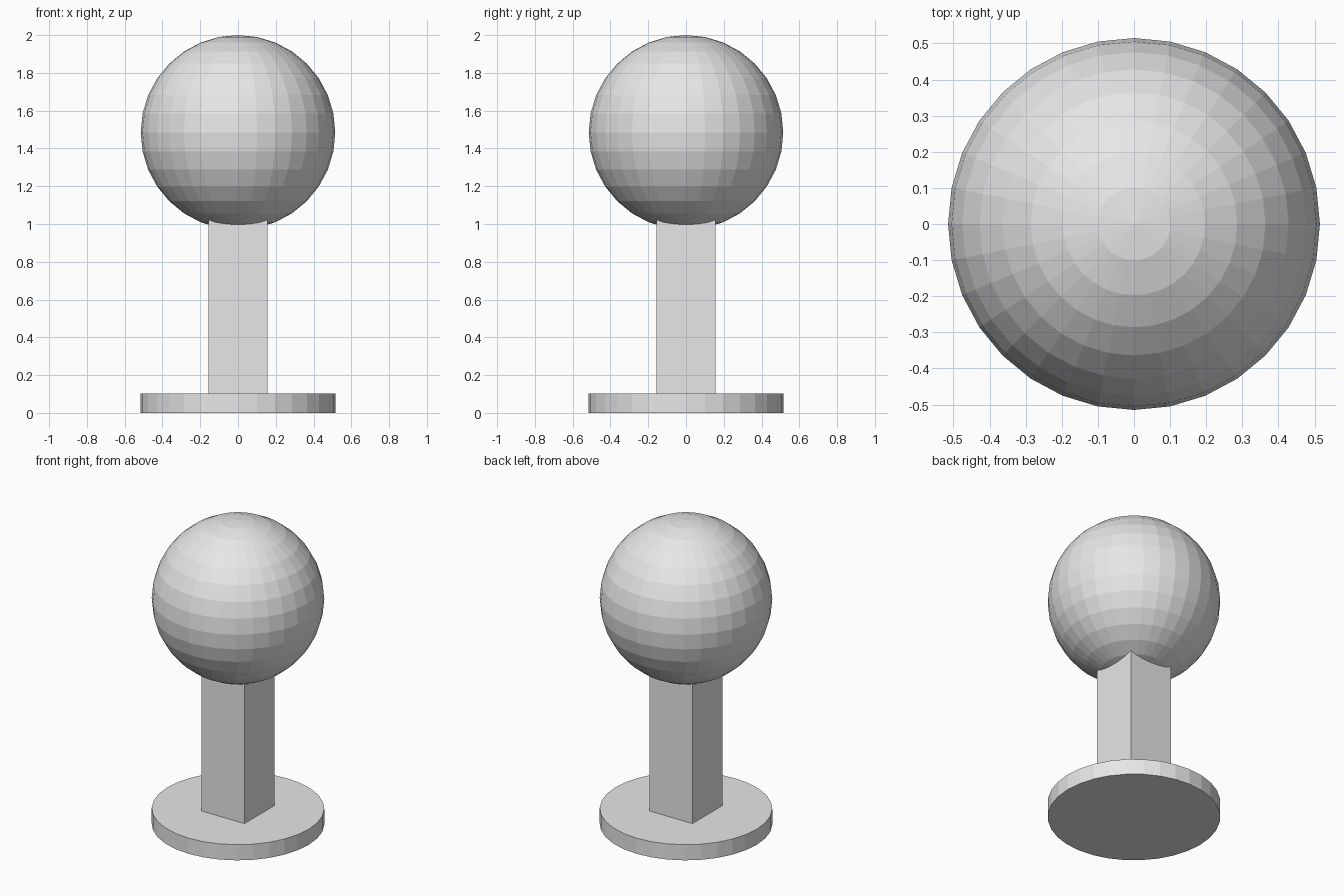
import bpy

default_cube = bpy.data.objects.get("Cube")
if default_cube:
    bpy.data.objects.remove(default_cube, do_unlink=True)

RADIUS = 0.515      # shared by the ball and the base disc
BASE_HEIGHT = 0.103
POST_WIDTH = 0.312
POST_TOP = 1.05     # ends inside the ball

# Single plain grey
grey = bpy.data.materials.new("light_grey")
grey.use_nodes = True
grey.diffuse_color = (0.8, 0.8, 0.8, 1)
grey.node_tree.nodes["Principled BSDF"].inputs["Base Color"].default_value = (0.8, 0.8, 0.8, 1)


def finish(name):
    """Name the active primitive, colour it and keep its faces flat."""
    part = bpy.context.object
    part.name = name
    part.data.name = name
    part.data.materials.append(grey)
    bpy.ops.object.shade_flat()
    return part


# Round base disc
bpy.ops.mesh.primitive_cylinder_add(vertices=32, radius=RADIUS, depth=BASE_HEIGHT,
                                    location=(0, 0, BASE_HEIGHT / 2))
finish("base_disc")

# Square post
bpy.ops.mesh.primitive_cube_add(size=1, location=(0, 0, (BASE_HEIGHT + POST_TOP) / 2))
post = finish("square_post")
post.scale = (POST_WIDTH, POST_WIDTH, POST_TOP - BASE_HEIGHT)
bpy.ops.object.transform_apply(location=False, rotation=False, scale=True)

# Faceted ball on top
bpy.ops.mesh.primitive_uv_sphere_add(segments=32, ring_count=16, radius=RADIUS,
                                     location=(0, 0, 2 - RADIUS))
finish("ball")
